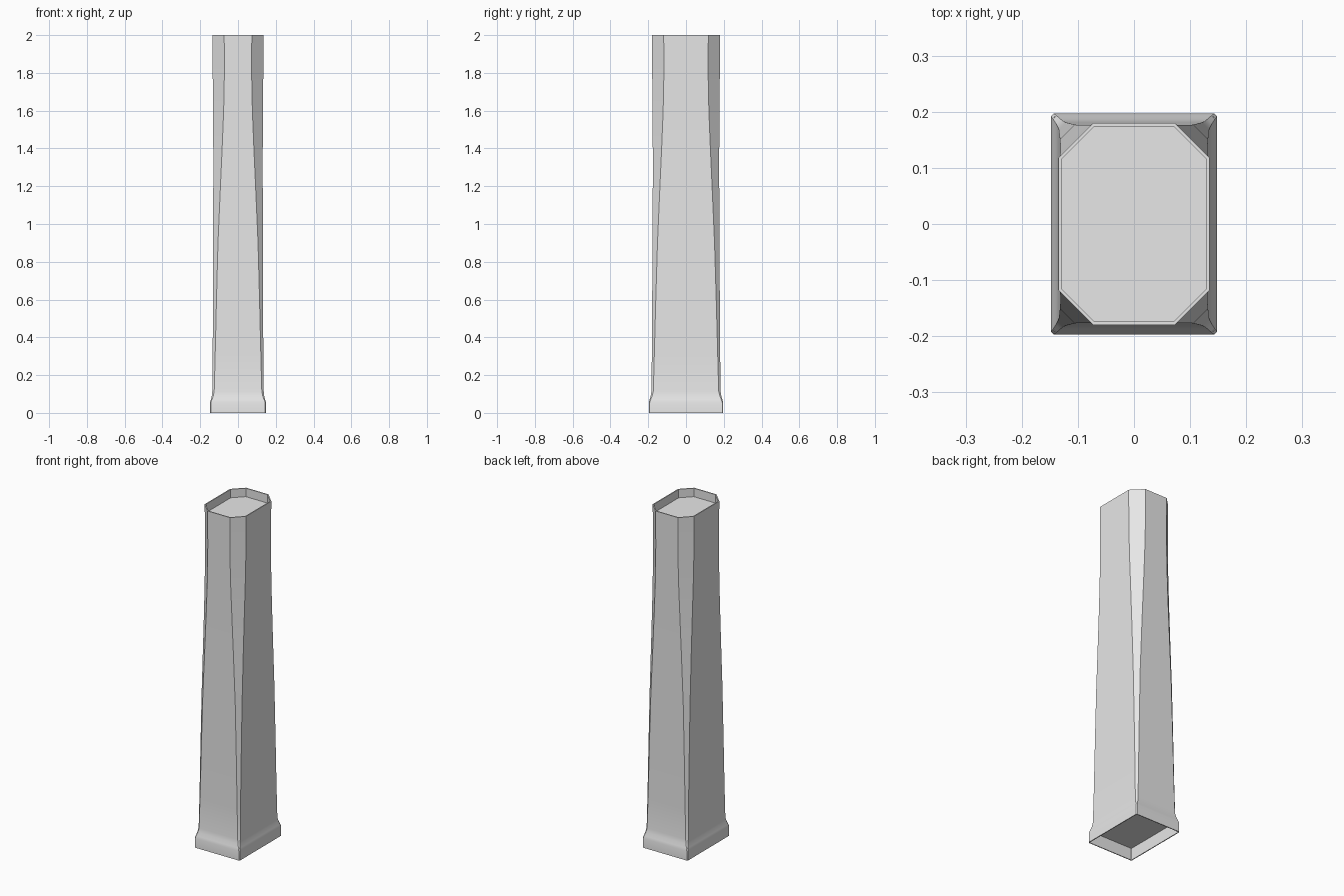
import bpy
import bmesh
from math import radians, sqrt

cube = bpy.data.objects.get("Cube")
if cube:
    bpy.data.objects.remove(cube, do_unlink=True)

grey = bpy.data.materials.new("light_grey")
grey.use_nodes = True
colour = (0.8, 0.8, 0.8, 1)
grey.diffuse_color = colour
grey.node_tree.nodes["Principled BSDF"].inputs["Base Color"].default_value = colour


def octagon(z, hx, hy, cut):
    """Rectangle with chamfered corners, counter-clockwise."""
    return [(hx, hy - cut, z), (hx - cut, hy, z), (cut - hx, hy, z), (-hx, hy - cut, z),
            (-hx, cut - hy, z), (cut - hx, -hy, z), (hx - cut, -hy, z), (hx, cut - hy, z)]


def inset(ring, amount, z):
    """Same outline moved inwards by a wall thickness, at height z."""
    _, hx, hy, cut = ring
    return (z, hx - amount, hy - amount, cut - amount * (2 - sqrt(2)))


def loft(name, rings):
    """Closed skin through a stack of chamfered rectangles."""
    bm = bmesh.new()
    loops = [[bm.verts.new(p) for p in octagon(*r)] for r in rings]
    for low, high in zip(loops, loops[1:]):
        for i in range(len(low)):
            j = (i + 1) % len(low)
            bm.faces.new((low[i], low[j], high[j], high[i]))
    bm.faces.new(loops[0][::-1])
    bm.faces.new(loops[-1])
    bmesh.ops.recalc_face_normals(bm, faces=bm.faces)
    mesh = bpy.data.meshes.new(name)
    bm.to_mesh(mesh)
    bm.free()
    mesh.materials.append(grey)
    obj = bpy.data.objects.new(name, mesh)
    bpy.context.collection.objects.link(obj)
    return obj


# Outer skin: height, half width, half depth, corner chamfer
plinth = [(0, 0.148, 0.197, 0.005), (0.055, 0.148, 0.197, 0.005)]
flare = [(0.07, 0.144, 0.193, 0.006), (0.09, 0.139, 0.187, 0.008),
         (0.115, 0.136, 0.183, 0.01)]
shaft = [(0.3, 0.134, 0.181, 0.013), (0.6, 0.133, 0.179, 0.019),
         (0.9, 0.132, 0.177, 0.026), (1.2, 0.131, 0.176, 0.038),
         (1.4, 0.131, 0.176, 0.047), (1.6, 0.132, 0.177, 0.056),
         (1.8, 0.134, 0.179, 0.062), (2, 0.135, 0.18, 0.062)]

# Thin rims around the recessed panels at the bottom and the top
foot, crown = plinth[0], shaft[-1]
foot_recess = [inset(foot, 0.005, 0.07), inset(foot, 0.005, 0)]
crown_recess = [inset(crown, 0.006, 2), inset(crown, 0.006, 1.95)]

column = loft("column", foot_recess + plinth + flare + shaft + crown_recess)
bpy.context.view_layer.objects.active = column
column.select_set(True)
bpy.ops.object.shade_smooth_by_angle(angle=radians(30))
